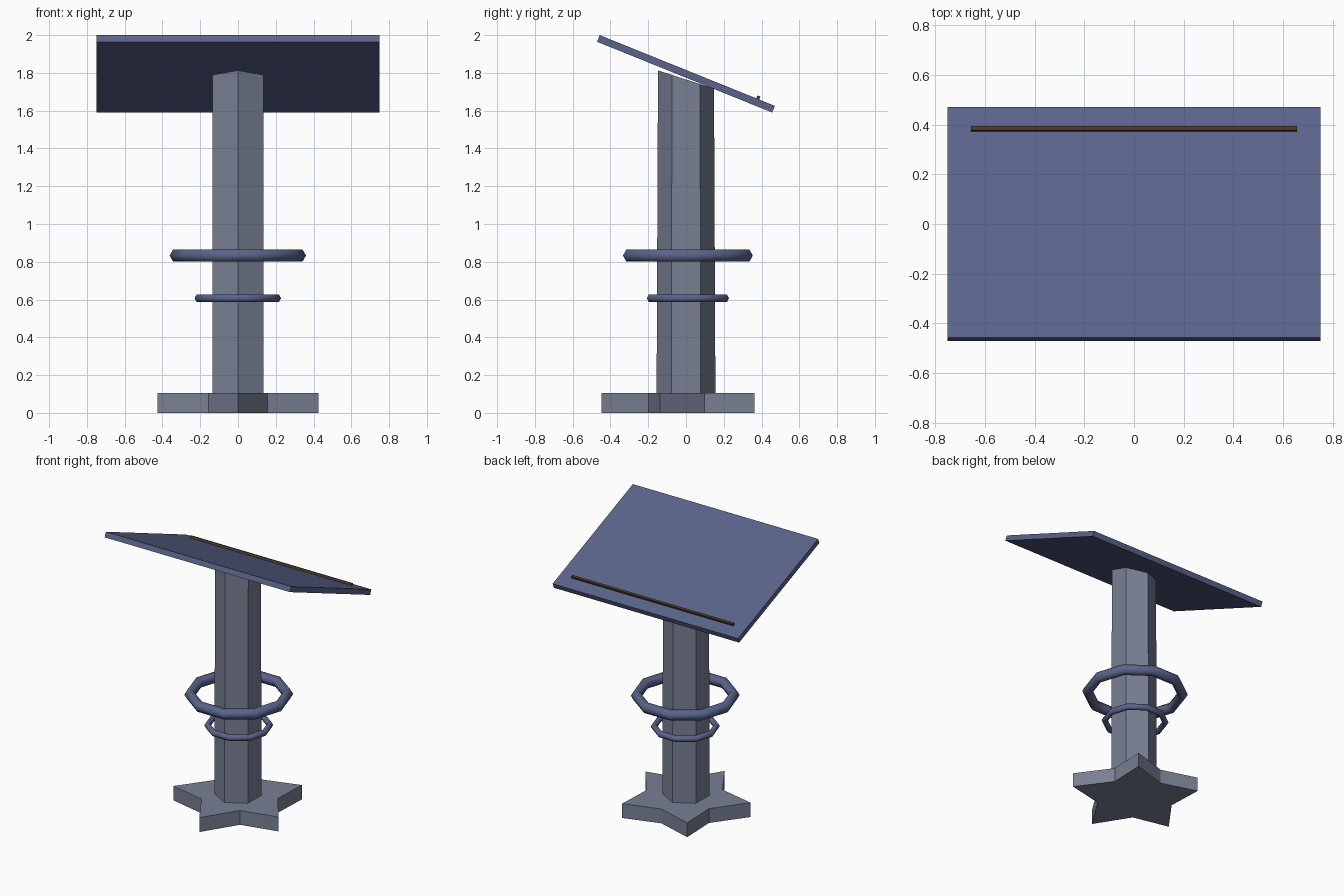
import bpy, bmesh, math
from mathutils import Matrix, Vector

if "Cube" in bpy.data.objects:
    bpy.data.objects.remove(bpy.data.objects["Cube"])


def material(name, rgb):
    m = bpy.data.materials.new(name)
    m.diffuse_color = (*rgb, 1)
    m.use_nodes = True
    m.node_tree.nodes["Principled BSDF"].inputs["Base Color"].default_value = m.diffuse_color
    return m


GREY = material("slate grey", (0.19, 0.215, 0.295))
BLUE = material("dusty blue", (0.102, 0.127, 0.255))
BROWN = material("dark brown", (0.07, 0.042, 0.026))


def make_object(name, bm, mat):
    bmesh.ops.recalc_face_normals(bm, faces=bm.faces)
    me = bpy.data.meshes.new(name)
    bm.to_mesh(me)
    bm.free()
    me.materials.append(mat)
    ob = bpy.data.objects.new(name, me)
    bpy.context.collection.objects.link(ob)
    return ob


def loft(name, bottom, top, mat):
    """Closed solid between two loops with the same number of points."""
    bm = bmesh.new()
    a = [bm.verts.new(p) for p in bottom]
    b = [bm.verts.new(p) for p in top]
    n = len(a)
    bm.faces.new(a[::-1])
    bm.faces.new(b)
    for i in range(n):
        j = (i + 1) % n
        bm.faces.new((a[i], a[j], b[j], b[i]))
    return make_object(name, bm, mat)


def box(name, size, matrix, mat):
    bm = bmesh.new()
    bmesh.ops.create_cube(bm, size=1, matrix=matrix @ Matrix.Diagonal((*size, 1)))
    return make_object(name, bm, mat)


# Five-pointed star base, one point facing the front
star = []
for i in range(10):
    t = math.radians(-90 + 36 * i)
    r, dy = (0.448, 0.0) if i % 2 == 0 else (0.266, 0.016)
    star.append(Vector((r * math.cos(t), r * math.sin(t) + dy, 0)))
loft("star_base", star, [p + Vector((0, 0, 0.105)) for p in star], GREY)

# Hexagonal column with its top face tilted towards the back
hexagon = [Vector((0.156 * math.cos(math.radians(30 + 60 * i)),
                   0.156 * math.sin(math.radians(30 + 60 * i)), 0)) for i in range(6)]
tilt = Matrix.Translation((0, 0, 1.765)) @ Matrix.Rotation(math.radians(-18), 4, 'X')
loft("column", [p + Vector((0, 0, 0.05)) for p in hexagon],
     [tilt @ p for p in hexagon], GREY)

# Floating ten-sided rings around the column
for name, major, minor, z in (("large_ring", 0.324, 0.037, 0.833),
                              ("small_ring", 0.207, 0.022, 0.607)):
    bpy.ops.mesh.primitive_torus_add(major_segments=10, minor_segments=6,
                                     major_radius=major, minor_radius=minor,
                                     location=(-0.001, 0.01, z))
    ring = bpy.context.object
    ring.name = name
    ring.data.materials.append(BLUE)
    bpy.ops.object.shade_smooth()

# Sloping reading board and the thin ledge near its lower edge
slope = Matrix.Translation((0, 0, 1.795)) @ Matrix.Rotation(math.radians(-22), 4, 'X')
box("reading_board", (1.5, 1.0, 0.038), slope, BLUE)
box("book_ledge", (1.31, 0.016, 0.021),
    slope @ Matrix.Translation((0, 0.402, 0.0255)), BROWN)
